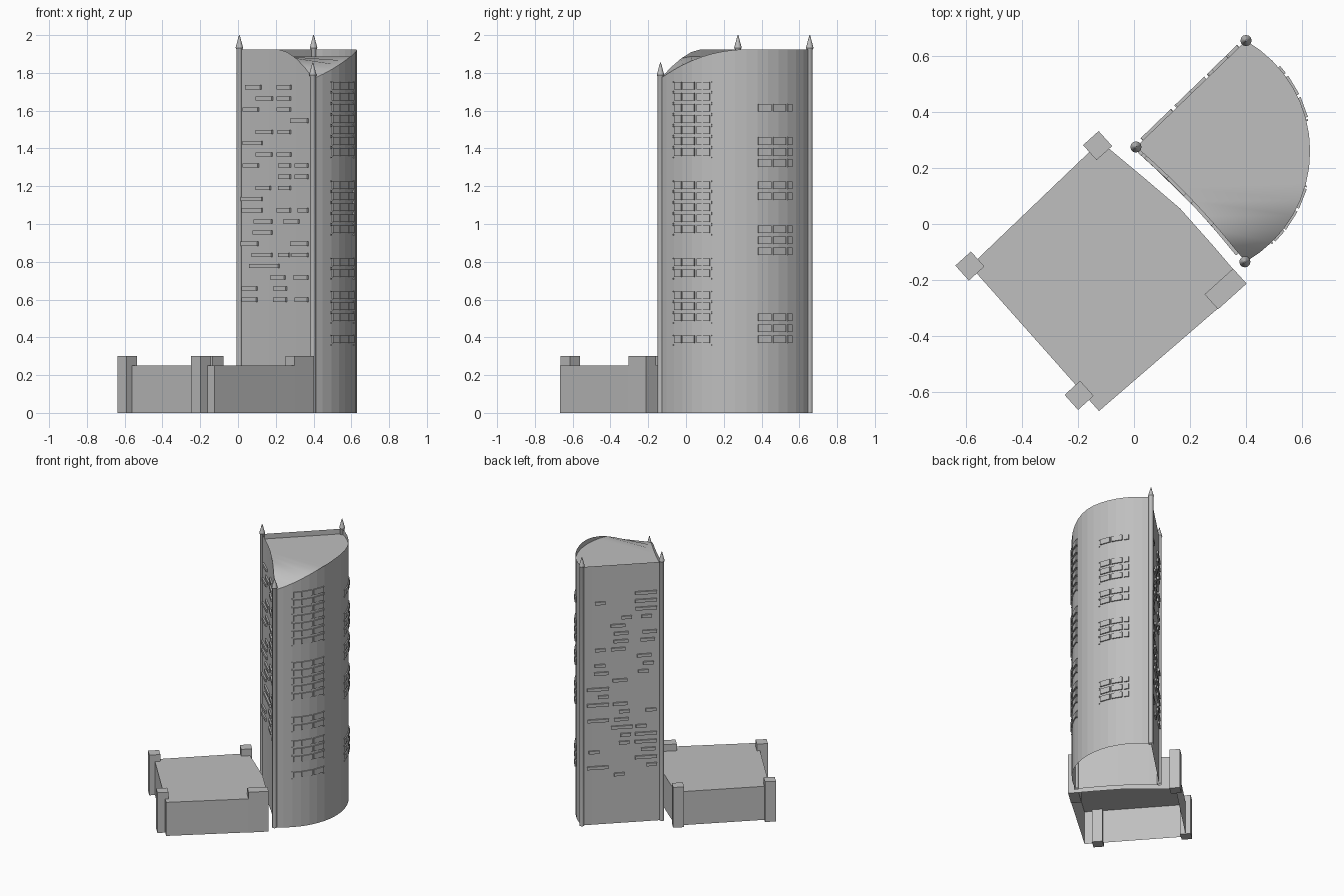
import bpy, bmesh, math, random
from mathutils import Vector, Matrix

if "Cube" in bpy.data.objects:
    bpy.data.objects.remove(bpy.data.objects["Cube"])

random.seed(4)
grey = bpy.data.materials.new("concrete_grey")
grey.diffuse_color = (0.52, 0.52, 0.52, 1)
grey.use_nodes = True
grey.node_tree.nodes["Principled BSDF"].inputs["Base Color"].default_value = grey.diffuse_color

# Tower plan: three corners, one straight wall, one slightly hollow wall, one arc
A, B, C = Vector((0.007, 0.275)), Vector((0.4, 0.655)), Vector((0.396, -0.135))
CEN, RAD, HALF = Vector((0.175, 0.26)), 0.454, math.radians(60.5)
TOP, N, FLOOR = 1.925, 16, 0.0583


def finish(name, bm, smooth=None):
    bmesh.ops.remove_doubles(bm, verts=bm.verts, dist=1e-5)
    bmesh.ops.recalc_face_normals(bm, faces=bm.faces)
    me = bpy.data.meshes.new(name)
    bm.to_mesh(me)
    bm.free()
    me.materials.append(grey)
    ob = bpy.data.objects.new(name, me)
    bpy.context.collection.objects.link(ob)
    if smooth:
        bpy.context.view_layer.objects.active = ob
        ob.select_set(True)
        bpy.ops.object.shade_smooth_by_angle(angle=math.radians(smooth))
        ob.select_set(False)
    return ob


def add_box(bm, p, z, ang, w, d, h):
    """Box centred at plan point p and height z, its width along angle ang."""
    m = (Matrix.Translation((p.x, p.y, z)) @ Matrix.Rotation(ang, 4, 'Z')
         @ Matrix.Diagonal((w, d, h, 1)))
    bmesh.ops.create_cube(bm, size=1, matrix=m)


def hollow(t):
    bow = Vector((0.73, 0.683)) * 0.015 * 4 * t * (1 - t)
    return A.lerp(C, t) + bow


def arc(a):
    return CEN + RAD * Vector((math.cos(a), math.sin(a)))


def rim_hollow(t):
    return TOP - 0.155 * max(0, (t - 0.5) / 0.5) ** 1.7


def rim_arc(y):
    return TOP - 0.155 * min(1, max(0, (0.34 - y) / 0.475)) ** 2.2


# Plan rows from corner C to corner B: left wall point and arc point with rim heights
rows = []
for i in range(N + 1):
    f = i / N
    if f <= 0.5:
        left, zl = hollow(1 - 2 * f), rim_hollow(1 - 2 * f)
    else:
        left, zl = A.lerp(B, 2 * f - 1), TOP
    right = arc(-HALF + 2 * HALF * f)
    if i in (0, N):
        left = right
    rows.append((left, zl, right, rim_arc(right.y)))

# Tower walls, open at the bottom, and sunken roof
bm, roof = bmesh.new(), bmesh.new()
DECK = 1.887
for (l0, a0, r0, b0), (l1, a1, r1, b1) in zip(rows, rows[1:]):
    for p, za, q, zb in ((l0, a0, l1, a1), (r0, b0, r1, b1)):
        bm.faces.new([bm.verts.new((*p, 0)), bm.verts.new((*q, 0)),
                      bm.verts.new((*q, zb)), bm.verts.new((*p, za))])
    ring = [(*l0, min(a0, DECK)), (*r0, min(b0, DECK)),
            (*r1, min(b1, DECK)), (*l1, min(a1, DECK))]
    if l0 == r0:
        ring = ring[1:]
    elif l1 == r1:
        ring = ring[:3]
    roof.faces.new([roof.verts.new(v) for v in ring])
finish("tower_walls", bm)
bmesh.ops.remove_doubles(roof, verts=roof.verts, dist=1e-5)
bmesh.ops.triangulate(roof, faces=roof.faces)
finish("tower_roof", roof, 40)

# Corner columns with pointed finials
for p, h in ((A, 1.925), (B, 1.925), (C, 1.78)):
    bm = bmesh.new()
    prof = [(0.016, 0), (0.016, h), (0.02, h + 0.008), (0.002, h + 0.075)]
    S = 12
    for (ra, za), (rb, zb) in zip(prof, prof[1:]):
        for k in range(S):
            a, b = 2 * math.pi * k / S, 2 * math.pi * (k + 1) / S
            bm.faces.new([bm.verts.new((p.x + r * math.cos(t), p.y + r * math.sin(t), z))
                          for r, t, z in ((ra, a, za), (ra, b, za), (rb, b, zb), (rb, a, zb))])
    finish("corner_column", bm, 35)

# Window boxes on the curved wall: two stacks, by floor number
stacks = [
    ([(-0.058, -0.021), (-0.016, 0.048), (0.058, 0.127)], [-0.066, 0.135],
     [0, 2, 3, 4, 6, 7, *range(10, 15), *range(17, 24)]),
    ([(0.38, 0.45), (0.46, 0.525), (0.535, 0.56)], [0.37],
     [0, 1, 2, 8, 9, 10, 13, 14, 16, 17, 18, 21]),
]
bm = bmesh.new()
for spans, pegs, floors in stacks:
    for k in floors:
        z = 0.39 + FLOOR * k
        for y0, y1 in spans:
            a0, a1 = (math.asin((y - CEN.y) / RAD) for y in (y0, y1))
            a = (a0 + a1) / 2
            add_box(bm, arc(a), z, a + math.pi / 2, RAD * (a1 - a0), 0.014, 0.04)
        for y in pegs:
            a = math.asin((y - CEN.y) / RAD)
            for dz in (-0.03, 0.02):
                add_box(bm, arc(a), z + dz, a, 0.012, 0.006, 0.006)
finish("curved_wall_windows", bm)

# Slot windows on the hollow wall: x ranges (in thousandths) per floor from the top
slots = [[(40, 115), (200, 275)], [(92, 175), (200, 270)], [(30, 103), (200, 270)],
         [(273, 370)], [(92, 175), (205, 270)], [(30, 122)], [(92, 172), (200, 275)],
         [(30, 103), (210, 270), (300, 370)], [(210, 272), (300, 370)],
         [(92, 165), (210, 272)], [(20, 122)], [(25, 122), (200, 270), (315, 370)],
         [(82, 172), (235, 320)], [(78, 172)], [(20, 100), (273, 370)],
         [(72, 172), (210, 265), (283, 370)], [(60, 208)], [(168, 240), (290, 370)],
         [(25, 95), (182, 250)], [(25, 95), (182, 250), (300, 370)]]
bm = bmesh.new()
for k, spans in enumerate(slots):
    for x0, x1 in spans:
        p, q = (hollow((x / 1000 - A.x) / (C.x - A.x)) for x in (x0, x1))
        d = q - p
        add_box(bm, (p + q) / 2, 1.724 - 0.0592 * k, math.atan2(d.y, d.x),
                d.length, 0.022, 0.022)
finish("hollow_wall_windows", bm)

# Slot windows on the straight back wall, scattered over the floors
bm = bmesh.new()
d = B - A
for k in range(24):
    starts = random.sample([0.06, 0.36, 0.66], random.choice((1, 2, 2)))
    for s in starts:
        w = random.choice((0.13, 0.18, 0.27))
        s += random.uniform(0, 0.28 - w)
        add_box(bm, A + d * (s + w / 2), 0.365 + FLOOR * k, math.atan2(d.y, d.x),
                d.length * w, 0.022, 0.022)
finish("back_wall_windows", bm)

# Podium: open-bottomed low block with a bowed edge beside the tower
plan = [(-0.12, 0.295), (0.03, 0.17), (0.165, 0.055), (0.285, -0.08),
        (0.40, -0.215), (-0.125, -0.668), (-0.585, -0.15)]
bm = bmesh.new()
low = [bm.verts.new((x, y, 0)) for x, y in plan]
high = [bm.verts.new((x, y, 0.25)) for x, y in plan]
bm.faces.new(high)
for i in range(len(plan)):
    j = (i + 1) % len(plan)
    bm.faces.new([low[i], low[j], high[j], high[i]])
finish("podium", bm)

# Podium corner blocks
for x, y, w in ((-0.13, 0.28, 0.075), (-0.586, -0.15, 0.075),
                (-0.196, -0.612, 0.075), (0.327, -0.232, 0.137)):
    bm = bmesh.new()
    add_box(bm, Vector((x, y)), 0.15, math.radians(42), w, 0.072, 0.3)
    finish("podium_corner_block", bm)
